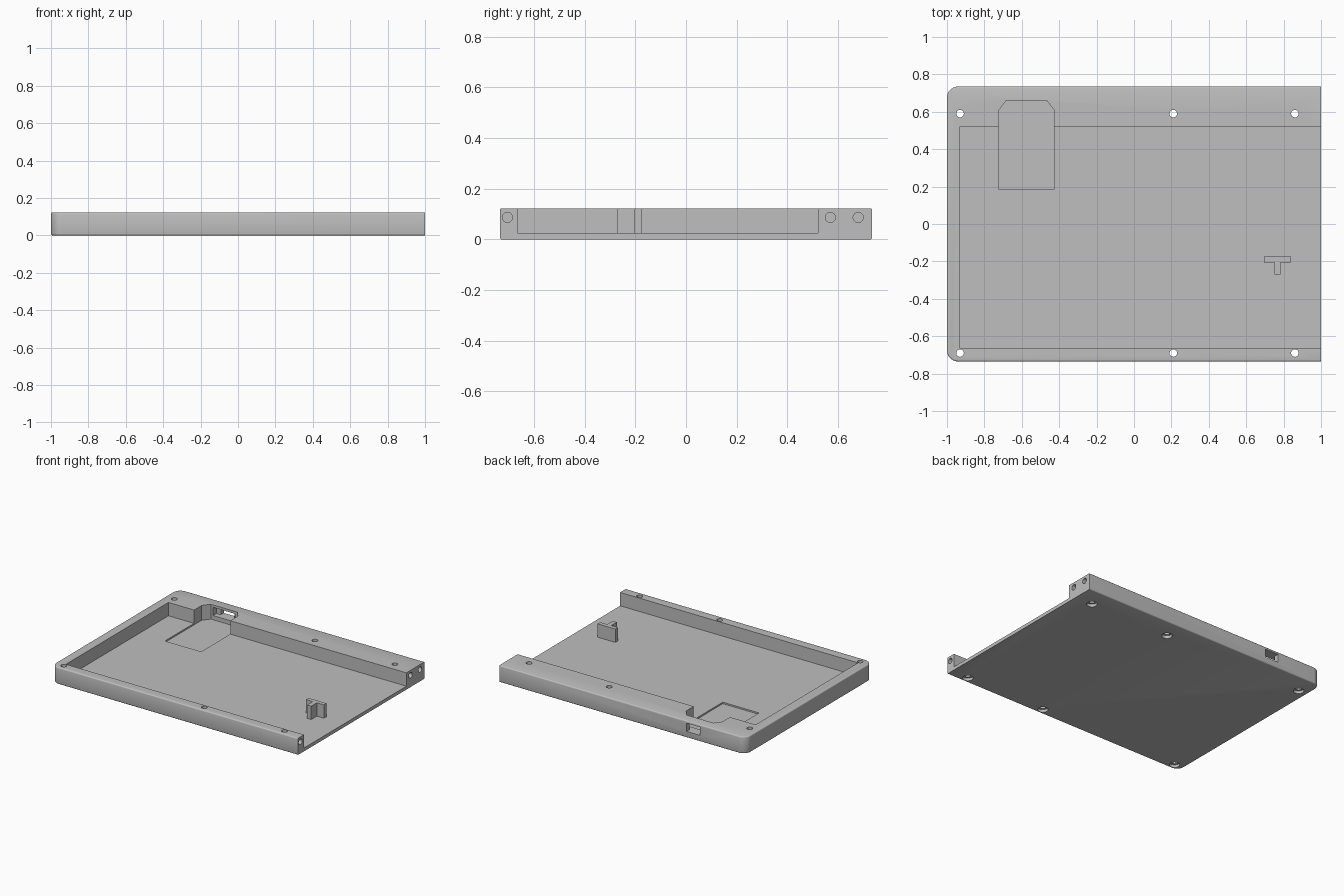
import bpy, bmesh, math
from mathutils import Matrix, Vector

cube = bpy.data.objects.get("Cube")
if cube:
    bpy.data.objects.remove(cube, do_unlink=True)

HX, HY, H, FLOOR = 1.0, 0.735, 0.123, 0.025

grey = bpy.data.materials.new("plain grey")
grey.use_nodes = True
GREY = (0.52, 0.52, 0.52, 1)
grey.diffuse_color = GREY
grey.node_tree.nodes["Principled BSDF"].inputs["Base Color"].default_value = GREY


def finish(bm, name):
    bmesh.ops.recalc_face_normals(bm, faces=bm.faces)
    mesh = bpy.data.meshes.new(name)
    bm.to_mesh(mesh)
    bm.free()
    mesh.materials.append(grey)
    obj = bpy.data.objects.new(name, mesh)
    bpy.context.collection.objects.link(obj)
    return obj


def prism(name, outline, z0, z1, bevel=0):
    """Extrude an xy outline, optionally rounding the rims."""
    bm = bmesh.new()
    base = bm.faces.new([bm.verts.new((x, y, z0)) for x, y in outline])
    up = bmesh.ops.extrude_face_region(bm, geom=[base])["geom"]
    bmesh.ops.translate(bm, vec=(0, 0, z1 - z0),
                        verts=[v for v in up if isinstance(v, bmesh.types.BMVert)])
    if bevel:
        rims = [e for e in bm.edges if abs(e.verts[0].co.z - e.verts[1].co.z) < 1e-5]
        bmesh.ops.bevel(bm, geom=rims, offset=bevel, segments=3, profile=0.5,
                        affect='EDGES')
    return finish(bm, name)


def box(name, x0, x1, y0, y1, z0, z1):
    return prism(name, [(x0, y0), (x1, y0), (x1, y1), (x0, y1)], z0, z1)


def rod(name, radius, start, end):
    start, end = Vector(start), Vector(end)
    axis = end - start
    bm = bmesh.new()
    turn = axis.to_track_quat('Z', 'Y').to_matrix().to_4x4()
    bmesh.ops.create_cone(bm, cap_ends=True, segments=32, radius1=radius,
                          radius2=radius, depth=axis.length,
                          matrix=Matrix.Translation((start + end) / 2) @ turn)
    return finish(bm, name)


def cut(target, cutter):
    mod = target.modifiers.new("cut", 'BOOLEAN')
    mod.operation, mod.solver, mod.object = 'DIFFERENCE', 'EXACT', cutter
    bpy.context.view_layer.objects.active = target
    bpy.ops.object.modifier_apply(modifier=mod.name)
    bpy.data.objects.remove(cutter, do_unlink=True)


# Tray body: rounded corners on the closed end, softened rims
R = 0.06
corner = [(R * math.sin(a), R * math.cos(a)) for a in
          [math.pi / 2 * i / 10 for i in range(11)]]
outline = [(HX + 0.1, -HY), (HX + 0.1, HY)]
outline += [(-HX + R - s, HY - R + c) for s, c in corner]
outline += [(-HX + R - s, -HY + R - c) for s, c in reversed(corner)]
tray = prism("tray_body", outline, 0, H, bevel=0.008)

# Square-cut open end, then the main recess
cut(tray, box("end_cut", HX, 1.3, -1, 1, -0.1, 0.3))
cut(tray, box("recess_cut", -0.93, 1.2, -0.665, 0.522, FLOOR, 0.3))

# Module pocket with chamfered back corners, and its port opening
cut(tray, prism("pocket_cut", [(-0.722, 0.185), (-0.428, 0.185), (-0.428, 0.61),
                               (-0.467, 0.66), (-0.683, 0.66), (-0.722, 0.61)],
                0.014, 0.3))
cut(tray, box("port_recess_cut", -0.665, -0.485, 0.64, 0.70, 0.045, 0.105))
cut(tray, box("port_cut", -0.63, -0.52, 0.64, 0.8, 0.045, 0.105))

# Vertical screw holes with counterbores underneath
for x in (-0.93, 0.21, 0.86):
    for y in (0.59, -0.69):
        cut(tray, rod("screw_cut", 0.02, (x, y, -0.1), (x, y, 0.3)))
        cut(tray, rod("counterbore_cut", 0.035, (x, y, -0.1), (x, y, 0.02)))

# Joining holes in the open end
for y in (-0.705, 0.57, 0.68):
    cut(tray, rod("joint_cut", 0.02, (0.91, y, 0.087), (1.2, y, 0.087)))

# T-shaped support post
post = prism("support_post", [(0.695, -0.205), (0.75, -0.205), (0.75, -0.27),
                              (0.783, -0.27), (0.783, -0.205), (0.84, -0.205),
                              (0.84, -0.175), (0.695, -0.175)], FLOOR - 0.005, H)

# Smooth the rounded surfaces, keep the edges sharp
bpy.ops.object.select_all(action='DESELECT')
tray.select_set(True)
bpy.context.view_layer.objects.active = tray
bpy.ops.object.shade_smooth_by_angle(angle=math.radians(35))
